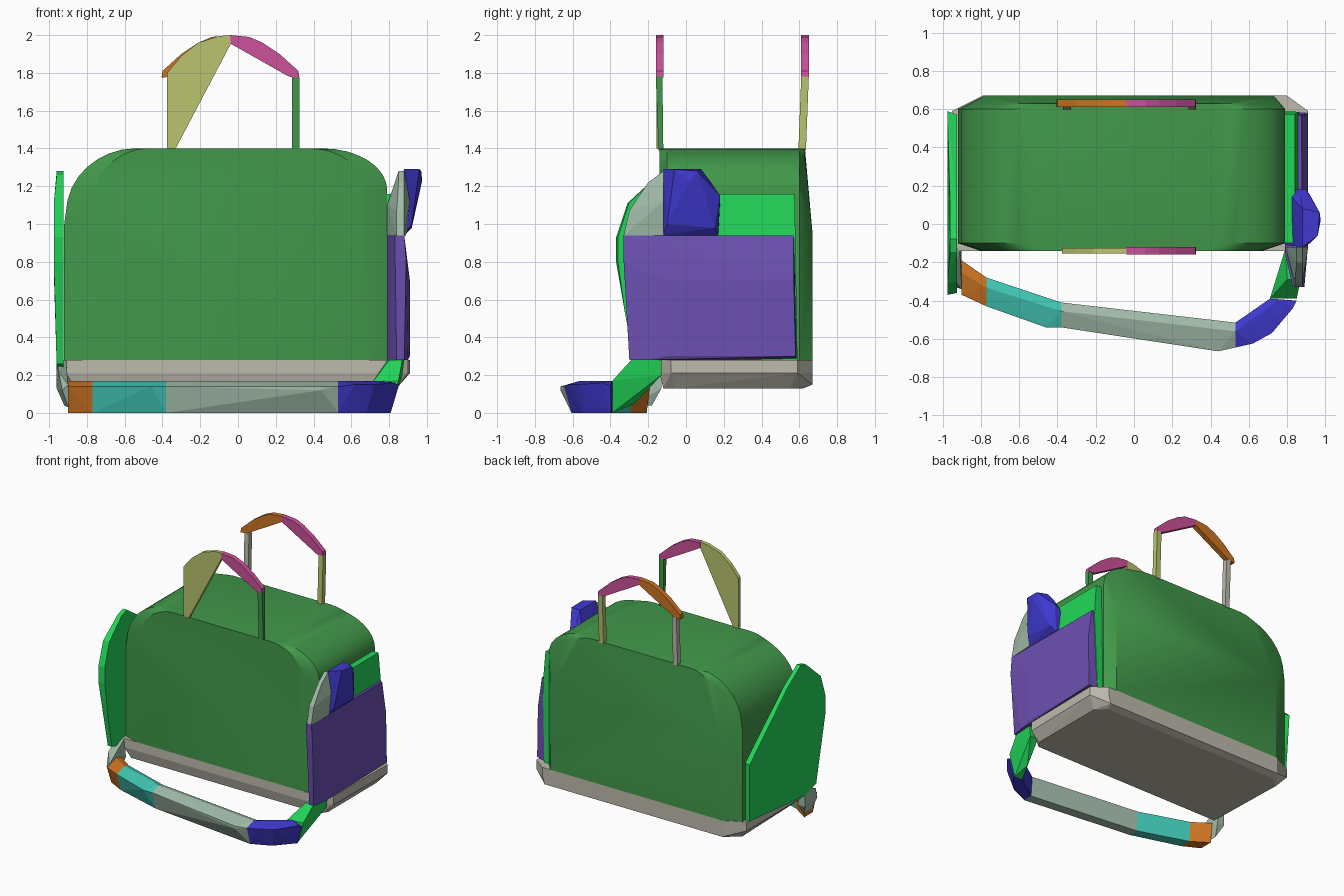
import bpy, bmesh, math

if "Cube" in bpy.data.objects:
    bpy.data.objects.remove(bpy.data.objects["Cube"], do_unlink=True)


def material(name, rgb):
    lin = [((c / 255 + 0.055) / 1.055) ** 2.4 for c in rgb] + [1.0]
    m = bpy.data.materials.new(name)
    m.use_nodes = True
    m.diffuse_color = lin
    m.node_tree.nodes["Principled BSDF"].inputs["Base Color"].default_value = lin
    return m


GREEN = material("leaf green", (65, 152, 74))
BRIGHT = material("bright green", (34, 214, 88))
GRAY = material("warm gray", (190, 187, 174))
PURPLE = material("purple", (109, 80, 178))
BLUE = material("deep blue", (64, 57, 208))
SAGE = material("sage", (162, 188, 170))
TEAL = material("teal", (66, 200, 182))
ORANGE = material("orange", (205, 116, 34))
OLIVE = material("olive yellow", (186, 196, 110))
PINK = material("pink", (204, 82, 155))


def hull(name, mat, pts, smooth=False):
    """Convex solid around a few points."""
    bm = bmesh.new()
    for p in pts:
        bm.verts.new(p)
    res = bmesh.ops.convex_hull(bm, input=bm.verts[:])
    junk = {v for v in res["geom_interior"] + res["geom_unused"]
            if isinstance(v, bmesh.types.BMVert)}
    bmesh.ops.delete(bm, geom=[v for v in junk if v.is_valid], context="VERTS")
    bmesh.ops.dissolve_limit(bm, angle_limit=math.radians(1),
                             verts=bm.verts[:], edges=bm.edges[:])
    bmesh.ops.recalc_face_normals(bm, faces=bm.faces[:])
    me = bpy.data.meshes.new(name)
    bm.to_mesh(me)
    bm.free()
    me.materials.append(mat)
    ob = bpy.data.objects.new(name, me)
    bpy.context.collection.objects.link(ob)
    if smooth:
        bpy.ops.object.select_all(action="DESELECT")
        ob.select_set(True)
        bpy.context.view_layer.objects.active = ob
        bpy.ops.object.shade_smooth_by_angle(angle=math.radians(20))
    return ob


def along_y(profile, y0, y1):
    return [(x, y, z) for x, z in profile for y in (y0, y1)]


def along_x(profile, x0, x1):
    return [(x, y, z) for y, z in profile for x in (x0, x1)]


def along_z(profile, z0, z1):
    return [(x, y, z) for x, y in profile for z in (z0, z1)]


# Main bag body: rounded front outline, slightly narrowed front and back
outline = [(-0.92, 0.28), (-0.92, 1.0), (0.79, 0.28), (0.79, 1.18)]
for i in range(9):
    a = math.radians(90 * i / 8)
    outline.append((-0.55 - 0.36 * math.sin(a) ** 1.05, 1.06 + 0.34 * math.cos(a)))
    outline.append((0.45 + 0.34 * math.sin(a), 1.18 + 0.22 * math.cos(a)))
narrow = [(-0.065 + (x + 0.065) * 0.86, z) for x, z in outline]
back_plate = [(-0.78, 0.28), (-0.78, 0.9), (0.73, 0.28), (0.73, 0.95)]
hull("bag_body", GREEN,
     along_y(outline, -0.10, 0.60) + along_y(narrow, -0.14, 0.63)
     + along_y(back_plate, 0.5, 0.67), smooth=True)

# Base with chamfered corners and underside
rim = [(-0.95, -0.10), (-0.91, -0.14), (0.80, -0.14), (0.90, -0.08),
       (0.91, 0.59), (0.80, 0.67), (-0.79, 0.67), (-0.95, 0.59)]
floor = [(-0.86, -0.12), (0.80, -0.12), (0.84, -0.06),
         (0.84, 0.55), (0.77, 0.62), (-0.78, 0.62), (-0.88, 0.55)]
hull("bag_base", GRAY, along_z(rim, 0.21, 0.28)
     + [(x, y, 0.13) for x, y in floor]
     + [(-0.79, 0.67, 0.15), (0.78, 0.67, 0.15)])

# Side panel on the -x end, leaning past the front
panel = [(0.59, 0.28), (0.59, 0.74), (0.10, 1.16), (-0.08, 1.28), (-0.15, 1.26),
         (-0.31, 1.11), (-0.37, 0.93), (-0.37, 0.80), (-0.33, 0.52),
         (-0.28, 0.26), (-0.12, 0.22)]
inner = [(-0.05 + (y + 0.05) * 0.97, z) for y, z in panel]
hull("end_panel", BRIGHT, along_x(inner, -0.96, -0.925)
     + [(-0.975, y, z) for y, z in panel if 0.7 < z < 1.12])

# Side pocket on the +x end, with its backing panel
hull("pocket_backing", BRIGHT,
     along_x([(-0.10, 0.28), (-0.10, 1.16), (0.59, 0.28), (0.575, 1.16)], 0.77, 0.84)
     + [(0.86, -0.1, 0.9), (0.86, 0.58, 0.9)])
hull("side_pocket", PURPLE,
     [(0.79, -0.14, 0.28), (0.79, -0.16, 0.94), (0.79, 0.59, 0.28), (0.79, 0.57, 0.94),
      (0.84, -0.30, 0.28), (0.88, -0.30, 0.28), (0.83, -0.33, 0.94), (0.88, -0.33, 0.94),
      (0.85, -0.33, 0.80), (0.89, -0.33, 0.80), (0.90, -0.20, 0.28), (0.91, -0.1, 0.30),
      (0.91, 0.58, 0.30), (0.91, -0.1, 0.70), (0.91, 0.57, 0.70), (0.875, 0.57, 0.94)])

# Rolled items sticking out of the pocket
hull("pocket_item_front", SAGE,
     [(0.79, -0.12, 0.94), (0.79, -0.12, 1.10), (0.85, -0.12, 1.28), (0.88, -0.12, 1.28),
      (0.91, -0.12, 1.12), (0.89, -0.12, 0.94), (0.84, -0.33, 0.94), (0.88, -0.33, 0.94),
      (0.84, -0.30, 1.07), (0.88, -0.30, 1.07), (0.85, -0.20, 1.22), (0.88, -0.20, 1.22)])
hull("pocket_item_back", BLUE,
     [(0.79, -0.10, 0.94), (0.79, 0.17, 0.94), (0.79, -0.11, 1.05), (0.79, 0.18, 1.08),
      (0.88, -0.12, 1.29), (0.88, 0.08, 1.29), (0.96, -0.06, 1.29), (0.97, 0.06, 1.28),
      (0.975, 0.02, 1.23), (0.90, 0.18, 1.15), (0.92, -0.10, 1.00), (0.92, 0.15, 0.98),
      (0.88, 0.17, 0.94), (0.88, -0.12, 0.94), (0.87, 0.14, 1.21)])

# Front and back carry handles
arch_right = [(-0.04, 2.0), (0.06, 1.99), (0.13, 1.96), (0.22, 1.90), (0.32, 1.81),
              (0.325, 1.775), (0.27, 1.78), (-0.04, 1.955)]
arch_left = [(-0.08 - x if x > 0 else x, z) for x, z in arch_right]
arch_left += [(-0.37, 1.80), (-0.28, 1.90)]
slanted = [(-0.375, 1.40), (-0.33, 1.40), (-0.375, 1.80), (-0.30, 1.89),
           (-0.21, 1.96), (-0.10, 1.995), (-0.04, 2.0), (-0.04, 1.95)]
hull("front_handle_left_arch", OLIVE, along_y(slanted, -0.155, -0.125))
hull("front_handle_right_arch", PINK, along_y(arch_right, -0.16, -0.12))
hull("back_handle_right_arch", PINK, along_y(arch_right, 0.61, 0.65))
hull("back_handle_left_arch", ORANGE, along_y(arch_left, 0.61, 0.65))
for name, mat, x, ybot, ytop in (
        ("front_handle_leg", GREEN, 0.285, (-0.145, -0.12), (-0.16, -0.125)),
        ("back_handle_right_leg", OLIVE, 0.285, (0.595, 0.635), (0.61, 0.65)),
        ("back_handle_left_leg", GRAY, -0.37, (0.595, 0.635), (0.61, 0.65))):
    hull(name, mat, [(xx, y, 1.39) for xx in (x, x + 0.04) for y in ybot]
         + [(xx, y, 1.78) for xx in (x, x + 0.04) for y in ytop])

# Shoulder strap: cross-sections between an inner and an outer path
SECTION = [(0.0, 0.155), (0.35, 0.17), (1.0, 0.14), (0.7, 0.0), (0.1, 0.0)]


def strap_section(station):
    (ix, iy), (ox, oy) = station
    return [(ix + (ox - ix) * t, iy + (oy - iy) * t, z) for t, z in SECTION]


s0 = ((-0.90, -0.19), (-0.90, -0.37))
s1 = ((-0.77, -0.28), (-0.77, -0.43))
s2 = ((-0.38, -0.41), (-0.38, -0.54))
s3 = ((0.53, -0.515), (0.53, -0.645))
s4 = ((0.71, -0.39), (0.85, -0.40))
strap = [("strap_end", ORANGE, (s0, s1), []),
         ("strap_left", TEAL, (s1, s2), [(-0.46, -0.54, 0.14)]),
         ("strap_middle", SAGE, (s2, s3), [(0.44, -0.665, 0.14), (0.44, -0.665, 0.12)]),
         ("strap_bend", BLUE, (s3, s4), [(0.62, -0.625, 0.15), (0.72, -0.57, 0.15),
                                         (0.83, -0.44, 0.16), (0.68, -0.54, 0.0)])]
for name, mat, stations, extra in strap:
    hull(name, mat, [p for s in stations for p in strap_section(s)] + extra)

# Strap anchors at both ends of the base
hull("strap_anchor_right", BRIGHT,
     [(0.71, -0.39, 0.16), (0.85, -0.39, 0.17), (0.73, -0.39, 0.0), (0.80, -0.39, 0.0),
      (0.80, -0.29, 0.28), (0.87, -0.29, 0.28), (0.79, -0.13, 0.28), (0.88, -0.13, 0.28),
      (0.80, -0.13, 0.20), (0.87, -0.13, 0.20), (0.78, -0.27, 0.05)])
hull("strap_anchor_left", SAGE,
     [(-0.96, -0.13, 0.28), (-0.91, -0.13, 0.28), (-0.96, -0.13, 0.13), (-0.90, -0.13, 0.13),
      (-0.95, -0.28, 0.22), (-0.90, -0.34, 0.15), (-0.90, -0.19, 0.17),
      (-0.92, -0.18, 0.04), (-0.90, -0.30, 0.03), (-0.93, -0.33, 0.12)])
